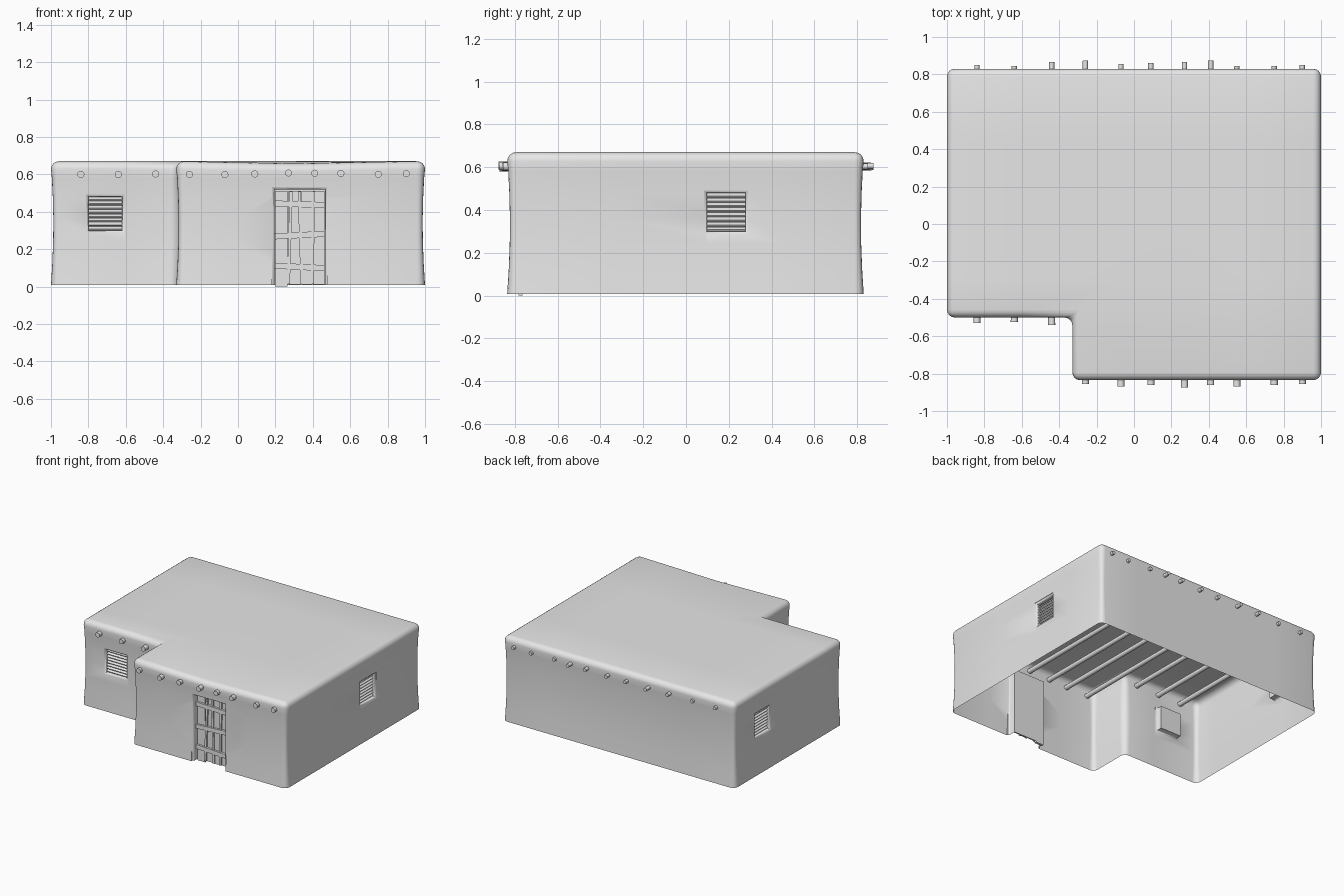
import bpy, bmesh, math, random
from mathutils import Matrix, Vector

random.seed(4)
cube = bpy.data.objects.get("Cube")
if cube:
    bpy.data.objects.remove(cube, do_unlink=True)

clay = bpy.data.materials.new("light_grey")
clay.use_nodes = True
clay.diffuse_color = (0.8, 0.8, 0.8, 1)
clay.node_tree.nodes["Principled BSDF"].inputs["Base Color"].default_value = (0.8, 0.8, 0.8, 1)

BASE, TOP = 0.008, 0.67


def make_object(name, bm, matrix=None):
    mesh = bpy.data.meshes.new(name)
    bm.to_mesh(mesh)
    bm.free()
    mesh.materials.append(clay)
    obj = bpy.data.objects.new(name, mesh)
    bpy.context.collection.objects.link(obj)
    if matrix:
        obj.matrix_world = matrix
    return obj


def smooth(obj, angle=40):
    bpy.ops.object.select_all(action="DESELECT")
    obj.select_set(True)
    bpy.context.view_layer.objects.active = obj
    bpy.ops.object.shade_smooth_by_angle(angle=math.radians(angle))


def add_box(bm, centre, size, tilt=0, axis="X"):
    m = Matrix.Translation(centre) @ Matrix.Rotation(tilt, 4, axis)
    bmesh.ops.create_cube(bm, size=1, matrix=m @ Matrix.Diagonal((*size, 1)))


def opening_cutter(name, width, height, depth, matrix):
    """Recess with a softened mouth; local -y points out of the wall."""
    bm = bmesh.new()
    rings = []
    for y, grow in ((depth, 0), (0.012, 0), (0.004, 0.004), (0, 0.012), (-0.06, 0.012)):
        w, h = width / 2 + grow, height / 2 + grow
        rings.append([bm.verts.new((sx * w, y, sz * h))
                      for sx, sz in ((-1, -1), (1, -1), (1, 1), (-1, 1))])
    for a, b in zip(rings, rings[1:]):
        for i in range(4):
            j = (i + 1) % 4
            bm.faces.new((a[i], a[j], b[j], b[i]))
    bm.faces.new(rings[0])
    bm.faces.new(rings[-1])
    bmesh.ops.recalc_face_normals(bm, faces=bm.faces)
    obj = make_object(name, bm, matrix)
    obj.hide_render = True
    return obj


# Adobe shell: L-shaped block with rounded corners
bm = bmesh.new()
outline = [(-1, -0.5), (-0.33, -0.5), (-0.33, -0.835), (1, -0.835), (1, 0.83), (-1, 0.83)]
floor = bm.faces.new([bm.verts.new((x, y, BASE)) for x, y in outline])
up = bmesh.ops.extrude_face_region(bm, geom=[floor], use_keep_orig=True)
bmesh.ops.translate(bm, vec=(0, 0, TOP - BASE),
                    verts=[v for v in up["geom"] if isinstance(v, bmesh.types.BMVert)])
bmesh.ops.recalc_face_normals(bm, faces=bm.faces)
round_edges = [e for e in bm.edges if max(v.co.z for v in e.verts) > BASE + 0.01]
bmesh.ops.bevel(bm, geom=round_edges, offset=0.042, segments=4, profile=0.5, affect="EDGES")

# Extra cuts let the walls and roof bend
cuts = [((0, 0, z), (0, 0, 1)) for z in (0.12, 0.24, 0.36, 0.48, 0.58)]
cuts += [((x, 0, 0), (1, 0, 0)) for x in (-0.6, 0.0, 0.3, 0.65)]
cuts += [((0, y, 0), (0, 1, 0)) for y in (-0.3, 0.1, 0.45)]
for co, no in cuts:
    bmesh.ops.bisect_plane(bm, geom=bm.verts[:] + bm.edges[:] + bm.faces[:],
                           plane_co=co, plane_no=no)
bm.normal_update()
for v, n in [(v, v.normal.copy()) for v in bm.verts]:
    x, y, z = v.co
    if BASE + 0.01 < z < TOP - 0.05:
        flat = Vector((n.x, n.y, 0))
        if flat.length > 0.1:
            v.co -= flat.normalized() * 0.013 * math.sin(math.pi * min(1, z / 0.66))
    elif z > TOP - 0.05 and y < -0.5:
        v.co.z -= 0.012 * max(0, 1 - abs(x - 0.3) / 0.6)
shell = make_object("adobe_shell", bm)

# Wall openings: position on the wall and facing
windows = {
    "front_window": Matrix.Translation((-0.71, -0.488, 0.39)),
    "left_window": Matrix.Translation((0.988, 0.187, 0.39)) @ Matrix.Rotation(math.pi / 2, 4, "Z"),
    "right_window": Matrix.Translation((-0.988, 0.47, 0.39)) @ Matrix.Rotation(-math.pi / 2, 4, "Z"),
}
cutters = [opening_cutter(n + "_cutter", 0.18, 0.18, 0.05, m) for n, m in windows.items()]
cutters.append(opening_cutter("door_cutter", 0.27, 0.72, 0.062,
                              Matrix.Translation((0.33, -0.825, 0.16))))
for cutter in cutters:
    mod = shell.modifiers.new(cutter.name, "BOOLEAN")
    mod.operation, mod.solver, mod.object = "DIFFERENCE", "EXACT", cutter
bpy.context.view_layer.update()
cut_mesh = bpy.data.meshes.new_from_object(
    shell.evaluated_get(bpy.context.evaluated_depsgraph_get()))
shell.modifiers.clear()
for cutter in cutters:
    bpy.data.objects.remove(cutter, do_unlink=True)

# Open underside
bm = bmesh.new()
bm.from_mesh(cut_mesh)
under = [f for f in bm.faces if all(v.co.z < BASE + 0.003 for v in f.verts)]
bmesh.ops.delete(bm, geom=under, context="FACES")
bm.to_mesh(cut_mesh)
bm.free()
shell.data = cut_mesh
smooth(shell)

# Louvred shutters
for name, matrix in windows.items():
    bm = bmesh.new()
    for i in range(8):
        add_box(bm, (0, 0.03, -0.079 + i * 0.0225), (0.18, 0.024, 0.009), math.radians(35))
    make_object(name + "_slats", bm, matrix)

# Door planks
bm = bmesh.new()
for i, (x, width) in enumerate(((0.231, 0.07), (0.302, 0.066), (0.367, 0.06), (0.431, 0.066))):
    low = 0 if i == 0 else 0.012
    front = -0.782 + 0.005 * (i % 2)
    add_box(bm, (x, (front - 0.764) / 2, (0.51 + low) / 2),
            (width - 0.004, -0.764 - front, 0.51 - low))
make_object("door_planks", bm)

# Crooked door battens
bm = bmesh.new()
for z, tilt in ((0.44, 0.03), (0.275, -0.05), (0.105, 0.05)):
    add_box(bm, (0.33, -0.788, z), (0.266, 0.018, 0.032), tilt, "Y")
for x, tilt in ((0.277, 0.03), (0.335, -0.03), (0.4, 0.01)):
    add_box(bm, (x, -0.784, 0.262), (0.016, 0.012, 0.495), tilt, "Y")
make_object("door_battens", bm)

# Roof beams running front to back
beams = [(-0.84, -0.53, 0.85), (-0.64, -0.525, 0.845), (-0.44, -0.54, 0.865),
         (-0.26, -0.855, 0.875), (-0.07, -0.87, 0.855), (0.09, -0.86, 0.86),
         (0.27, -0.875, 0.865), (0.41, -0.86, 0.875), (0.55, -0.87, 0.845),
         (0.75, -0.86, 0.845), (0.9, -0.855, 0.85)]
for i, (x, front, back) in enumerate(beams):
    bm = bmesh.new()
    m = Matrix.Translation((x, (front + back) / 2, 0.604 + random.uniform(-0.006, 0.004)))
    bmesh.ops.create_cone(bm, cap_ends=True, segments=12, radius1=0.019, radius2=0.014,
                          depth=back - front, matrix=m @ Matrix.Rotation(-math.pi / 2, 4, "X"))
    smooth(make_object(f"roof_beam_{i + 1}", bm))
